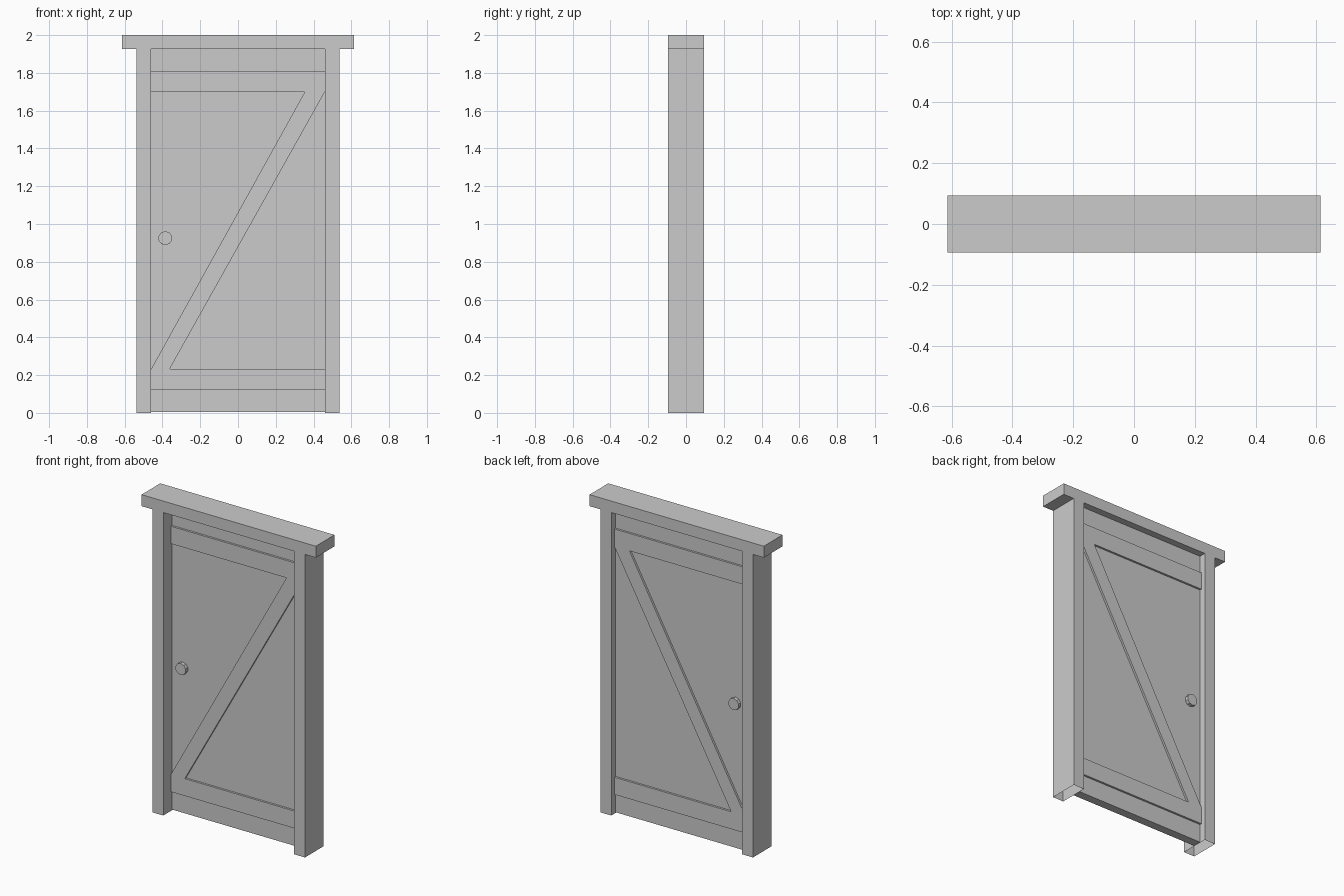
import bpy, bmesh, math
from mathutils import Matrix

if "Cube" in bpy.data.objects:
    bpy.data.objects.remove(bpy.data.objects["Cube"])


def prism(name, outline, y0, y1, open_bottom=False):
    """Extrude an (x, z) outline from y0 to y1."""
    bm = bmesh.new()
    face = bm.faces.new([bm.verts.new((x, y0, z)) for x, z in outline])
    ext = bmesh.ops.extrude_face_region(bm, geom=[face], use_keep_orig=True)
    for v in ext["geom"]:
        if isinstance(v, bmesh.types.BMVert):
            v.co.y = y1
    bmesh.ops.recalc_face_normals(bm, faces=bm.faces)
    if open_bottom:
        feet = [f for f in bm.faces if all(v.co.z < 1e-4 for v in f.verts)]
        bmesh.ops.delete(bm, geom=feet, context='FACES')
    return finish(name, bm)


def finish(name, bm):
    mesh = bpy.data.meshes.new(name)
    bm.to_mesh(mesh)
    bm.free()
    obj = bpy.data.objects.new(name, mesh)
    bpy.context.collection.objects.link(obj)
    return obj


def rect(x0, x1, z0, z1):
    return [(x0, z0), (x1, z0), (x1, z1), (x0, z1)]


def knob(name, y0, y1):
    bm = bmesh.new()
    place = Matrix.Translation((-0.385, (y0 + y1) / 2, 0.925)) @ Matrix.Rotation(math.pi / 2, 4, 'X')
    bmesh.ops.create_cone(bm, cap_ends=True, segments=10, radius1=0.037,
                          radius2=0.037, depth=abs(y1 - y0), matrix=place)
    return finish(name, bm)


IN, OUT, WIDE = 0.46, 0.537, 0.613   # opening, posts, lintel half widths
LINTEL_Z, DEPTH = 1.927, 0.094       # lintel underside, half depth of frame
FRONT, BACK = -0.005, 0.05           # door faces
BOARD, KNOB = 0.013, 0.022           # how far boards and knobs stand out

# Door frame: two posts and an overhanging lintel in one outline, open feet
right = [(IN, LINTEL_Z), (IN, 0), (OUT, 0), (OUT, LINTEL_Z), (WIDE, LINTEL_Z), (WIDE, 2)]
left = [(-x, z) for x, z in reversed(right)]
prism("door_frame", right + left, -DEPTH, DEPTH, open_bottom=True)

# Door leaf
prism("door_panel", rect(-IN, IN, 0.004, LINTEL_Z), FRONT, BACK)

# Boards and knob on both sides of the door
brace = [(-IN, 0.232), (-0.362, 0.232), (IN, 1.70), (0.354, 1.70)]
brace = [brace[0], brace[1], brace[2], brace[3]]
for side, face, sign in (("front", FRONT, -1), ("back", BACK, 1)):
    top = face + sign * BOARD
    prism(side + "_lower_rail", rect(-IN, IN, 0.122, 0.232), face, top)
    prism(side + "_upper_rail", rect(-IN, IN, 1.70, 1.811), face, top)
    prism(side + "_diagonal_brace", brace, face, top)
    knob(side + "_knob", face, face + sign * KNOB)
